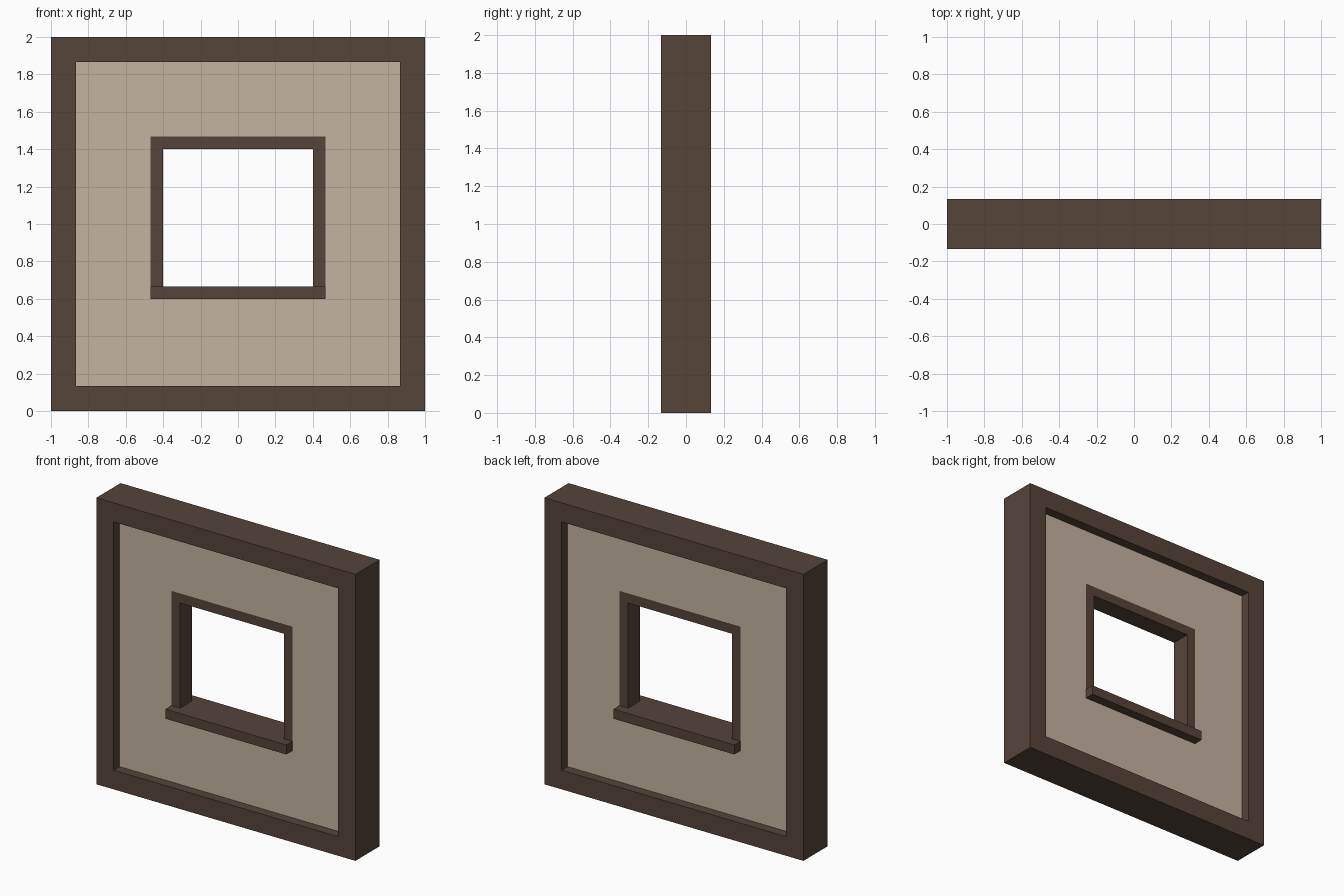
import bpy, bmesh

if "Cube" in bpy.data.objects:
    bpy.data.objects.remove(bpy.data.objects["Cube"])

T = 2 / 15          # beam thickness
H = T / 2           # half of it: casing width, panel half depth


def material(name, color):
    m = bpy.data.materials.new(name)
    m.diffuse_color = color
    m.use_nodes = True
    m.node_tree.nodes["Principled BSDF"].inputs["Base Color"].default_value = m.diffuse_color
    return m


wood = material("dark_wood", (0.091, 0.058, 0.042, 1))
plaster = material("plaster", (0.55, 0.456, 0.352, 1))


def rect(x, z0, z1):
    return [(-x, z0), (x, z0), (x, z1), (-x, z1)]


def slab(name, outer, half_depth, mat, hole=None):
    """Extrude an x-z profile along y, optionally with a matching inner loop."""
    bm = bmesh.new()
    loop = [bm.verts.new((x, -half_depth, z)) for x, z in outer]
    if hole:
        inner = [bm.verts.new((x, -half_depth, z)) for x, z in hole]
        n = len(loop)
        for i in range(n):
            j = (i + 1) % n
            bm.faces.new((loop[i], loop[j], inner[j], inner[i]))
    else:
        bm.faces.new(loop)
    ext = bmesh.ops.extrude_face_region(bm, geom=bm.faces[:], use_keep_orig=True)
    moved = [v for v in ext["geom"] if isinstance(v, bmesh.types.BMVert)]
    bmesh.ops.translate(bm, verts=moved, vec=(0, 2 * half_depth, 0))
    bmesh.ops.recalc_face_normals(bm, faces=bm.faces[:])
    me = bpy.data.meshes.new(name)
    bm.to_mesh(me)
    bm.free()
    me.materials.append(mat)
    ob = bpy.data.objects.new(name, me)
    bpy.context.collection.objects.link(ob)
    return ob


# Window bounds: clear opening and outside of its casing
ox, oz0, oz1 = 0.4, 0.6 + H, 1.4
cx, cz0, cz1 = ox + H, 0.6, oz1 + H

# Outer timber frame
slab("timber_frame", rect(1, 0, 2), T, wood, rect(1 - T, T, 2 - T))

# Recessed wall panel with window hole
slab("wall_panel", rect(1 - T, T, 2 - T), H, plaster, rect(cx, cz0, cz1))

# Window jambs and header in one piece, flush with the panel
slab("window_casing",
     [(-cx, oz0), (-ox, oz0), (-ox, oz1), (ox, oz1),
      (ox, oz0), (cx, oz0), (cx, cz1), (-cx, cz1)], H, wood)

# Sill projecting on both sides
slab("window_sill", rect(cx, cz0, oz0), T, wood)
